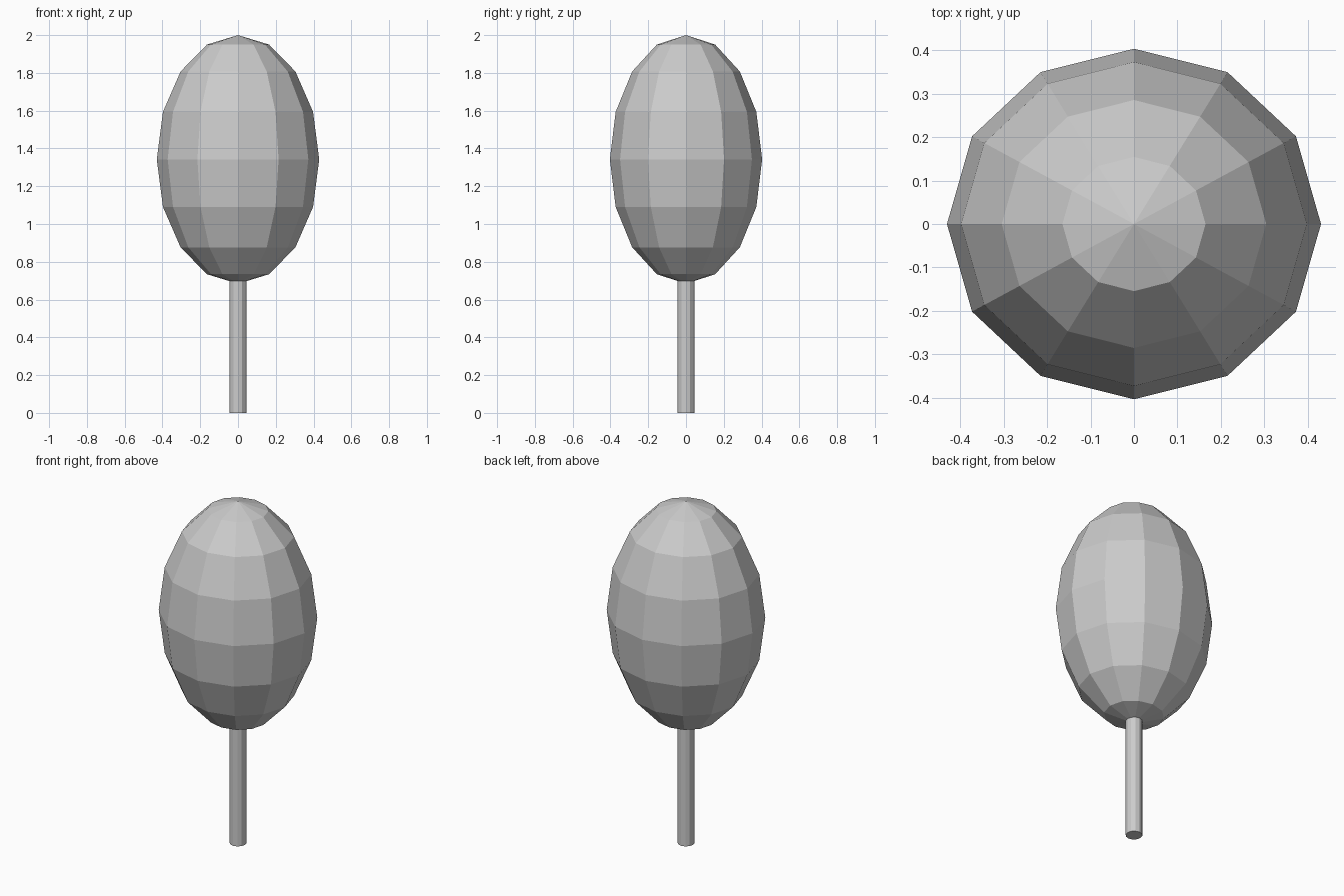
import bpy

# Remove the default cube
cube = bpy.data.objects.get("Cube")
if cube:
    bpy.data.objects.remove(cube, do_unlink=True)

SIDES = 12
CROWN_HALF = (0.43, 0.403, 0.658)
CROWN_BASE = 2 - 2 * CROWN_HALF[2]
STEM_RADIUS = 0.045
STEM_TOP = CROWN_BASE + 0.03


def flat_material(name, colour):
    mat = bpy.data.materials.new(name)
    mat.use_nodes = True
    mat.diffuse_color = colour
    mat.node_tree.nodes["Principled BSDF"].inputs["Base Color"].default_value = colour
    return mat


def finish(name, mat):
    obj = bpy.context.object
    obj.name = obj.data.name = name
    obj.data.materials.append(mat)
    bpy.ops.object.transform_apply(location=False, rotation=False, scale=True)
    bpy.ops.object.shade_flat()


grey = flat_material("plain grey", (0.6, 0.6, 0.6, 1))

# Faceted egg-shaped crown, slightly wider than deep
bpy.ops.mesh.primitive_uv_sphere_add(
    segments=SIDES, ring_count=8, radius=1, location=(0, 0, 2 - CROWN_HALF[2]))
bpy.context.object.scale = CROWN_HALF
finish("crown", grey)

# Slim round stem reaching just into the crown
bpy.ops.mesh.primitive_cylinder_add(
    vertices=SIDES, radius=STEM_RADIUS, depth=STEM_TOP, location=(0, 0, STEM_TOP / 2))
finish("stem", grey)
